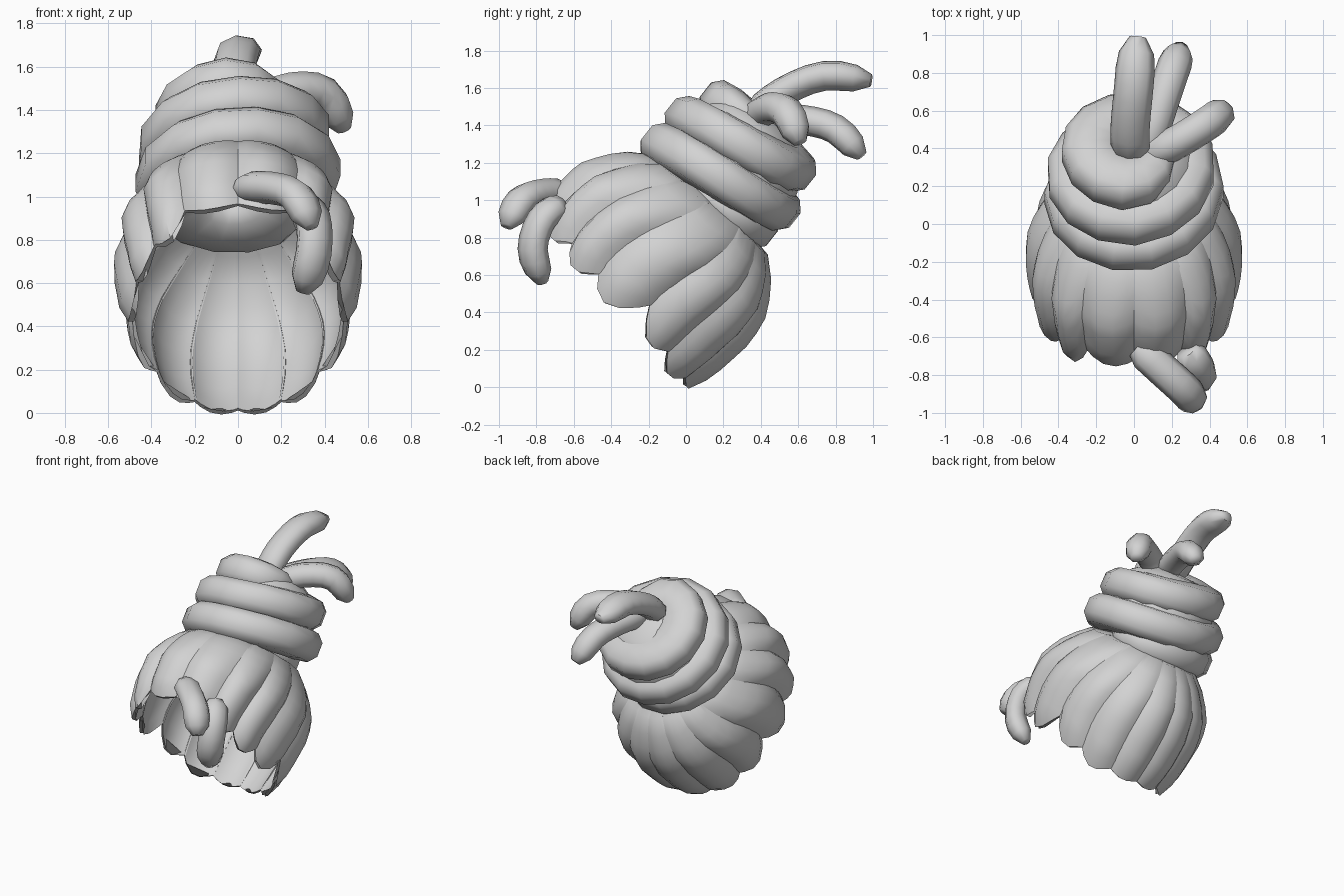
import bpy, bmesh, math
from mathutils import Vector

if "Cube" in bpy.data.objects:
    bpy.data.objects.remove(bpy.data.objects["Cube"])

hair = bpy.data.materials.new("hair_grey")
hair.diffuse_color = (0.65, 0.65, 0.65, 1)
hair.use_nodes = True
hair.node_tree.nodes["Principled BSDF"].inputs["Base Color"].default_value = hair.diffuse_color
CENTRE = Vector((0, -0.15, 0.68))
BACK = Vector((0, 0.78, -0.62))   # across the tilted head
UP = Vector((0, 0.62, 0.78))      # along the bun axis


def place(phi, r, a, sx=1.0):
    """Point at angle phi (0 = front), radius r, height a on the bun axis."""
    return CENTRE + Vector((sx * r * math.sin(phi), 0, 0)) - BACK * r * math.cos(phi) + UP * a


def lerp_table(table, t):
    for (t0, v0), (t1, v1) in zip(table, table[1:]):
        if t <= t1:
            f = max(0, (t - t0) / (t1 - t0))
            return v0 + (v1 - v0) * f
    return table[-1][1]


def skin(name, rings, angle=40):
    """Join closed rings of points into a capped solid."""
    bm = bmesh.new()
    vs = [[bm.verts.new(p) for p in ring] for ring in rings]
    n = len(vs[0])
    for r0, r1 in zip(vs, vs[1:]):
        for i in range(n):
            j = (i + 1) % n
            bm.faces.new((r0[i], r0[j], r1[j], r1[i]))
    bm.faces.new(vs[0])
    bm.faces.new(vs[-1])
    bmesh.ops.recalc_face_normals(bm, faces=bm.faces)
    me = bpy.data.meshes.new(name)
    bm.to_mesh(me)
    bm.free()
    ob = bpy.data.objects.new(name, me)
    bpy.context.collection.objects.link(ob)
    me.materials.append(hair)
    bpy.ops.object.select_all(action='DESELECT')
    ob.select_set(True)
    bpy.context.view_layer.objects.active = ob
    bpy.ops.object.shade_smooth_by_angle(angle=math.radians(angle))
    return ob


# Cap: seven locks per side, fanning from under the bun to a stepped hem
PROFILE = [(-0.5, 0.54), (-0.4, 0.59), (-0.24, 0.635), (-0.05, 0.665), (0.13, 0.65),
           (0.27, 0.58), (0.36, 0.50), (0.41, 0.44), (0.45, 0.27), (0.48, 0.03)]
SEAM_ANGLE = [0, 28, 49, 71, 101, 127, 154, 180]
SEAM_END = [-.13, -.12, -.21, -.25, -.21, -.345, -.40, -.41]
TIP_END = [-.17, -.27, -.32, -.36, -.385, -.45, -.44]
TIP_AT = [.5, .5, .5, .3, .6, .5, .5]
BULGE = [.05, .07, .075, .075, .06, .045, .035]
US = (-1, -0.7, -0.25, 0.25, 0.7, 1)


def lock(i, side):
    rings = []
    for k in range(11):
        t = k / 10
        ring = []
        for inner in (False, True):
            for u in (reversed(US) if inner else US):
                f = (u * 1.05 + 1) / 2
                phi = math.radians(SEAM_ANGLE[i] + (SEAM_ANGLE[i + 1] - SEAM_ANGLE[i]) * f)
                edge = SEAM_END[i] + (SEAM_END[i + 1] - SEAM_END[i]) * f
                p = TIP_AT[i]
                x = min(1, abs(f - p) / (p if f < p else 1 - p))
                end = edge + (TIP_END[i] - edge) * (1 - x * x)
                a = 0.48 + (end - 0.48) * t
                # the front corners are slightly squared
                r = lerp_table(PROFILE, a)
                if phi < math.pi / 2:
                    r *= 1 + 0.03 * math.sin(2 * phi) ** 2
                # seams sweep backwards as they climb
                phi += 0.45 * math.sin(phi) * max(0, (a + 0.2) / 0.65) ** 1.6
                swell = BULGE[i] * (1 - u * u) * min(1, 2 * t)
                if k == 10:
                    swell *= 0.6
                r += swell * 0.55 - 0.04 if inner else swell - 0.025
                ring.append(place(phi * side, max(r, 0.005), a, 0.81))
        rings.append(ring)
    skin("cap_lock", rings)


for i in range(7):
    for s in (-1, 1):
        lock(i, s)

# Bun: one thick coil winding down, with a rounded core inside
HEIGHT = [(0, .90), (.25, .875), (.5, .87), (.75, .84), (1, .77), (1.25, .69), (1.5, .67),
          (1.75, .62), (2, .56), (2.25, .49), (2.5, .48), (2.75, .47), (3.05, .44)]
RADIUS = [(0, .26), (.25, .38), (.5, .39), (.75, .385), (1, .435), (1.25, .47), (1.5, .47),
          (1.75, .45), (2, .48), (2.25, .49), (2.5, .48), (2.75, .42), (3.05, .36)]


def squared(v):
    return math.copysign(abs(v) ** 0.75, v)


rings = []
steps = 44
for k in range(steps + 1):
    s = 3.05 * k / steps
    phi = math.pi / 2 - s * math.tau
    size = min(1, 0.55 + 1.8 * s, 0.3 + (3.05 - s) * 4)
    a0, r0 = lerp_table(HEIGHT, s), lerp_table(RADIUS, s) - 0.16
    rings.append([place(phi, r0 + 0.16 * size * squared(math.cos(q)),
                        a0 + 0.12 * size * squared(math.sin(q)))
                  for q in (math.tau * (j + 0.5) / 10 for j in range(10))])
skin("bun_coil", rings, 50)

CORE = [(.02, .47), (.36, .47), (.4, .6), (.36, .75), (.3, .88), (.18, .96), (.02, .97)]
skin("bun_core", [[place(math.tau * j / 16, r, a) for j in range(16)] for r, a in CORE])


# Loose curls: tapered eight-sided tubes along short smooth paths
def curl(name, pts, wide, thick):
    p = [Vector(q) for q in pts]
    p = [2 * p[0] - p[1]] + p + [2 * p[-1] - p[-2]]
    path = []
    for i in range(1, len(p) - 2):
        for f in (0, 1 / 3, 2 / 3):
            path.append(0.5 * (2 * p[i] + (p[i + 1] - p[i - 1]) * f
                        + (2 * p[i - 1] - 5 * p[i] + 4 * p[i + 1] - p[i + 2]) * f * f
                        + (3 * p[i] - p[i - 1] - 3 * p[i + 1] + p[i + 2]) * f ** 3))
    path.append(p[-2])
    # width runs square to the plane the curl bends in
    bend = (p[2] - p[1]).cross(p[-2] - p[1]).normalized()
    n = len(path) - 1
    rings = []
    for k, c in enumerate(path):
        tan = (path[min(n, k + 1)] - path[max(0, k - 1)]).normalized()
        out = tan.cross(bend).normalized()
        size = {0: 0.7, n - 1: 0.9, n: 0.42}.get(k, 1)
        rings.append([c + size * (bend * wide * math.cos(math.tau * j / 8)
                                  + out * thick * math.sin(math.tau * j / 8))
                      for j in range(8)])
    skin(name, rings, 65)


curl("top_curl_middle", [(-.02, .36, 1.46), (-.02, .52, 1.58), (0, .74, 1.665), (.02, .99, 1.64)], .105, .08)
curl("top_curl_back", [(.07, .4, 1.44), (.14, .62, 1.43), (.2, .8, 1.38), (.25, .94, 1.24)], .09, .08)
curl("top_curl_side", [(.08, .36, 1.43), (.24, .44, 1.49), (.4, .54, 1.47), (.49, .61, 1.31)], .09, .085)
curl("front_curl_upper", [(.02, -.65, 1.04), (.15, -.77, 1.04), (.27, -.88, 1.0), (.34, -.96, .86)], .09, .075)
curl("front_curl_lower", [(.28, -.67, .98), (.345, -.77, .9), (.35, -.82, .74), (.3, -.77, .56)], .09, .075)
